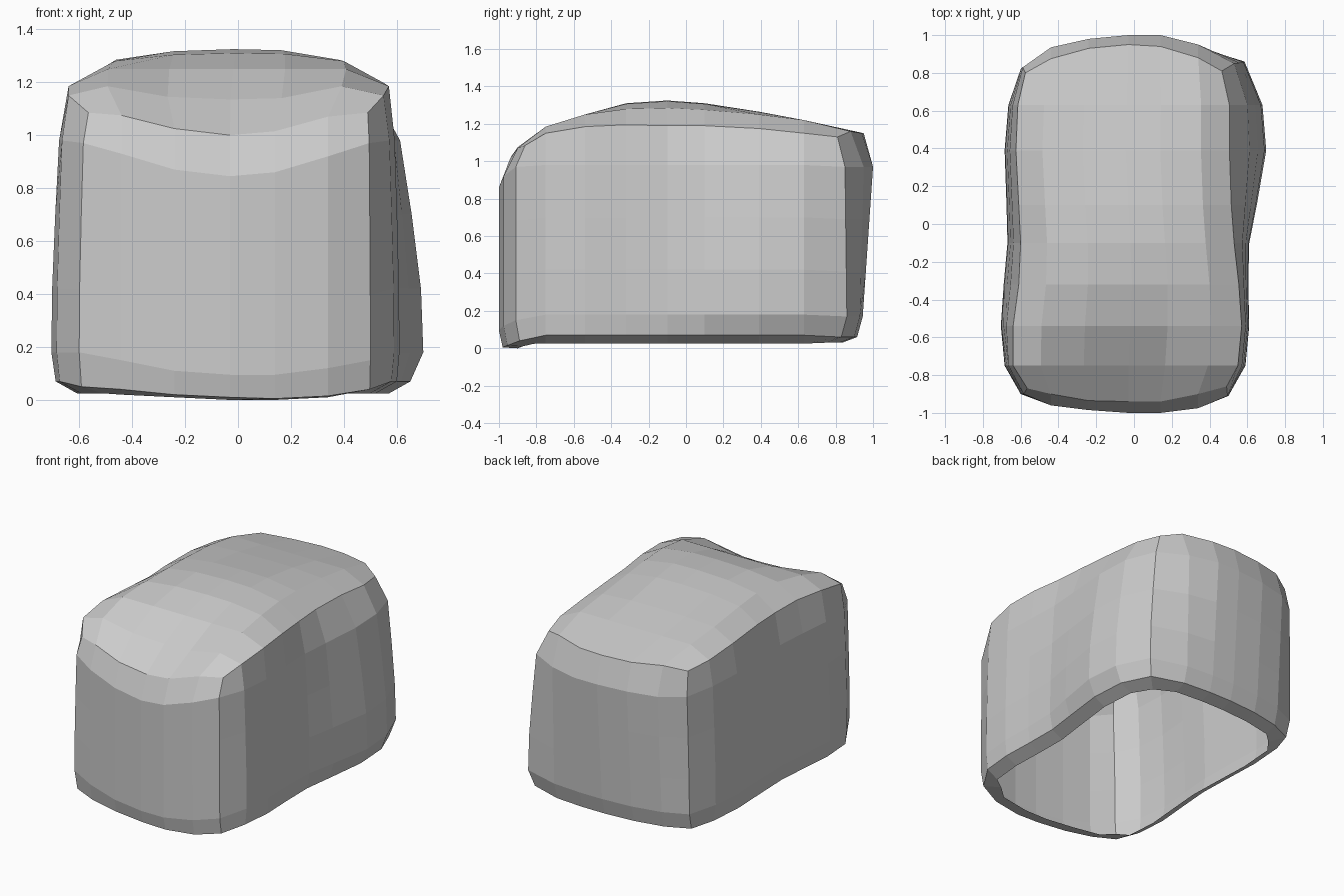
import bpy, bmesh

cube = bpy.data.objects.get("Cube")
if cube:
    bpy.data.objects.remove(cube)

# Column positions across the front and along the sides (corners excluded)
XS = [-.44, -.24, -.03, .14, .34]
YS = [-.75, -.54, -.32, -.1, .1, .39, .63]


def blend(a, b, t):
    return [p + (q - p) * t for p, q in zip(a, b)]


def blend_levels(a, b, t, names):
    """Blend the named side profiles of two levels."""
    return {n: blend(a[n], b[n], t) for n in names}


def flat(z, ends=None):
    """Height profile along a side, level except at its two corners."""
    first, last = ends or (z, z)
    return [first] + [z] * len(YS) + [last]


# Outline of the top edge: wall position and height on each side
top = {
    "left": [-.565, -.64, -.64, -.61, -.6, -.61, -.625, -.615, -.575],
    "right": [.49, .55, .57, .555, .53, .515, .505, .505, .465],
    "front": [-.87, -.9, -.935, -.94, -.94, -.9, -.86],
    "back": [.8, .875, .93, .95, .94, .88, .81],
    "side_z": [1.085, 1.15, 1.185, 1.195, 1.19, 1.19, 1.175, 1.15, 1.13],
    "front_z": [1.085, 1.075, 1.025, 1, 1.015, 1.07, 1.085],
    "back_z": [1.13, 1.16, 1.15, 1.15, 1.15, 1.16, 1.13],
}

# Outline of the walls near the ground, with the bulge at the back corner
low = {
    "left": [-.6, -.685, -.705, -.69, -.67, -.675, -.685, -.665, -.6],
    "right": [.5, .59, .61, .605, .61, .65, .7, .68, .585],
    "front": [-.9, -.96, -.985, -1, -1, -.975, -.91],
    "back": [.82, .89, .93, .945, .945, .93, .86],
    "side_z": flat(.18, (.165, .17)),
    "front_z": [.18, .15, .11, .095, .095, .12, .15],
    "back_z": [.17] * 7,
}

# Shoulder below the top edge, where the back wall leans out furthest
shoulder = blend_levels(top, low, .55, ("left", "right"))
shoulder.update({
    "front": low["front"],
    "back": [.83, .935, .98, 1, 1, .95, .85],
    "side_z": flat(.98),
    "front_z": [.97, .93, .87, .845, .86, .92, .97],
    "back_z": [.97] * 7,
})

# Two rows between the shoulder and the ground row
upper_wall = blend_levels(shoulder, low, .35, low)
lower_wall = blend_levels(shoulder, low, .7, low)
for row, t in ((upper_wall, .5), (lower_wall, .9)):
    for side in ("left", "right"):
        row[side] = blend(shoulder[side], low[side], t)

# Bottom edge and the lip that curls under it
bottom = blend_levels(low, top, .25, ("left", "right"))
bottom.update({
    "front": [y + .02 for y in low["front"]],
    "back": [y - .03 for y in low["back"]],
    "side_z": flat(.07, (.05, .05)),
    "front_z": [.05, .04, .02, .01, .005, .015, .04],
    "back_z": [.06] * 7,
})
lip = {
    "left": [x + .08 for x in bottom["left"]],
    "right": [x - .08 for x in bottom["right"]],
    "front": [y + .08 for y in bottom["front"]],
    "back": [y - .08 for y in bottom["back"]],
    "side_z": flat(.025),
    "front_z": [.025, .02, .01, 0, 0, .01, .025],
    "back_z": [.03] * 7,
}


def ring_points(s):
    """Points of one level, counter-clockwise from the front left corner."""
    front_x = [s["left"][0]] + XS + [s["right"][0]]
    back_x = [s["left"][-1]] + XS + [s["right"][-1]]
    front = list(zip(front_x, s["front"], s["front_z"]))
    back = list(zip(back_x, s["back"], s["back_z"]))
    right = list(zip(s["right"][1:-1], YS, s["side_z"][1:-1]))
    left = list(zip(s["left"][1:-1], YS, s["side_z"][1:-1]))
    return front + right + back[::-1] + left[::-1]


bm = bmesh.new()
rings = [[bm.verts.new(p) for p in ring_points(s)]
         for s in (lip, bottom, low, lower_wall, upper_wall, shoulder, top)]

# Walls: join each level to the next one
for a, b in zip(rings, rings[1:]):
    for i in range(len(a)):
        j = (i + 1) % len(a)
        bm.faces.new((a[i], a[j], b[j], b[i]))

# Crown: grid inside the top edge, sagging at the front and arched behind
middle_z = [1.135, 1.25, 1.31, 1.325, 1.31, 1.265, 1.22]
flank_z = [1.185, 1.25, 1.28, 1.285, 1.275, 1.25, 1.22]
nx, ny = len(XS), len(YS)
edge = rings[-1]
grid = [edge[:nx + 2]]
for r in range(ny):
    left_vert, right_vert = edge[-1 - r], edge[nx + 2 + r]
    row = [left_vert]
    for x, weight in zip(XS, (0, .8, 1, .9, 0)):
        t = (x - XS[0] + .13) / 1.05
        px = left_vert.co.x + (right_vert.co.x - left_vert.co.x) * t
        pz = flank_z[r] + (middle_z[r] - flank_z[r]) * weight
        row.append(bm.verts.new((px, YS[r], pz)))
    grid.append(row + [right_vert])
back_start = nx + 2 + ny
grid.append(edge[back_start:back_start + nx + 2][::-1])
for a, b in zip(grid, grid[1:]):
    for i in range(nx + 1):
        bm.faces.new((a[i], a[i + 1], b[i + 1], b[i]))

mesh = bpy.data.meshes.new("cover_shell")
bm.to_mesh(mesh)
bm.free()

# Plain grey finish
grey = bpy.data.materials.new("plain_grey")
grey.use_nodes = True
colour = (.6, .6, .6, 1)
grey.diffuse_color = colour
grey.node_tree.nodes["Principled BSDF"].inputs["Base Color"].default_value = colour
mesh.materials.append(grey)

shell = bpy.data.objects.new("cover_shell", mesh)
bpy.context.scene.collection.objects.link(shell)
